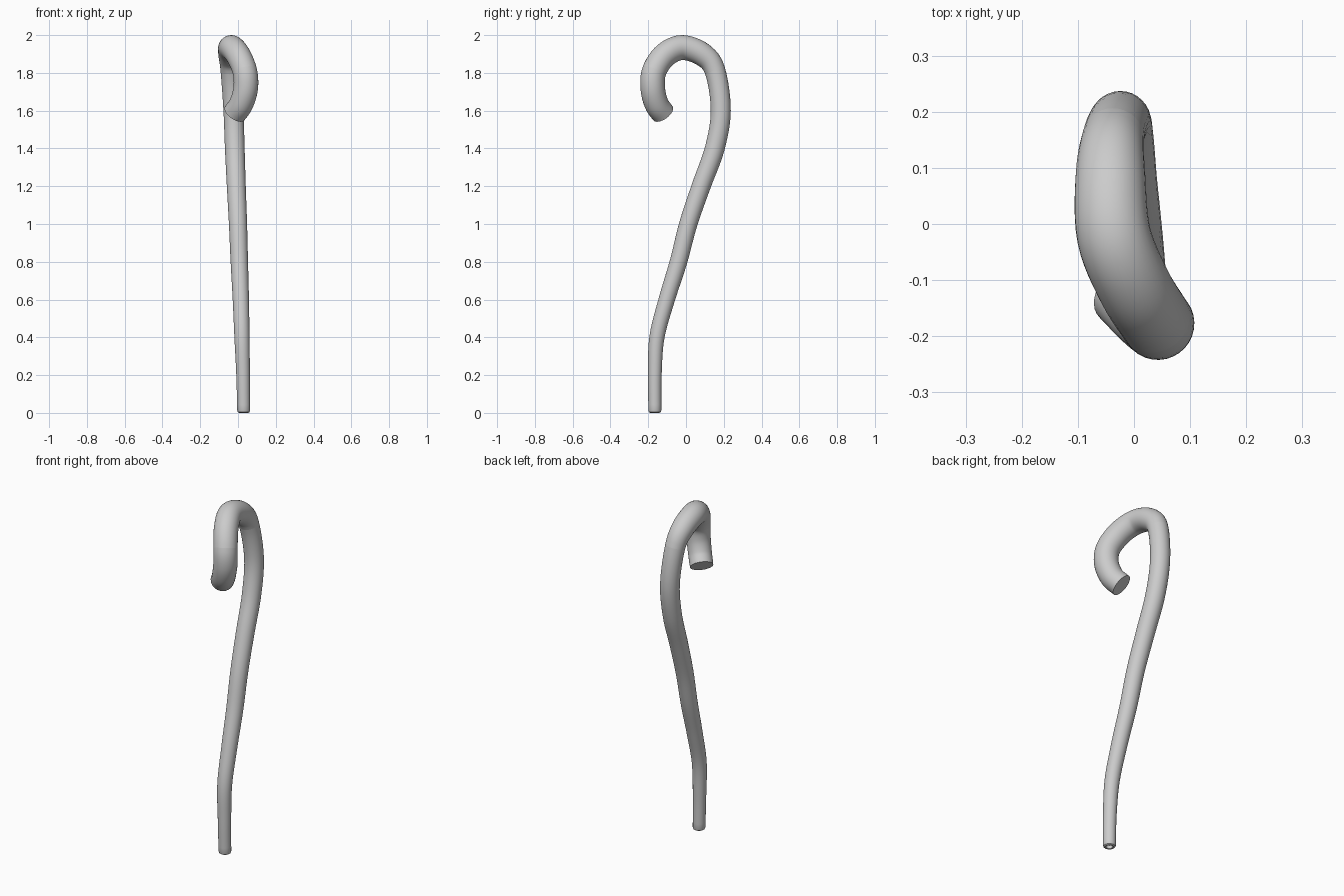
import bpy, bmesh
from math import sin, cos, pi
from mathutils import Vector

if "Cube" in bpy.data.objects:
    bpy.data.objects.remove(bpy.data.objects["Cube"])

SIDES = 32
STEPS = 6

# Centre line of the cane: x, y, z, radius
PATH = [
    (0.030, -0.165, 0.012, 0.034), (0.027, -0.165, 0.20, 0.036),
    (0.021, -0.154, 0.40, 0.040), (0.015, -0.102, 0.60, 0.043),
    (0.007, -0.040, 0.80, 0.046), (0.000, 0.012, 1.00, 0.048),
    (-0.009, 0.080, 1.20, 0.050), (-0.017, 0.152, 1.40, 0.052),
    (-0.024, 0.184, 1.60, 0.053), (-0.037, 0.154, 1.81, 0.055),
    (-0.042, 0.088, 1.897, 0.062), (-0.036, -0.020, 1.934, 0.066),
    (0.000, -0.110, 1.895, 0.066), (0.036, -0.168, 1.81, 0.065),
    (0.041, -0.176, 1.72, 0.065), (0.018, -0.157, 1.638, 0.064),
    (-0.017, -0.122, 1.586, 0.063),
]


def spline(points):
    """Smooth interpolation through points (Catmull-Rom)."""
    p = [Vector(q) for q in points]
    p = [2 * p[0] - p[1]] + p + [2 * p[-1] - p[-2]]
    out = []
    for a, b, c, d in zip(p, p[1:], p[2:], p[3:]):
        for k in range(STEPS):
            t = k / STEPS
            out.append(0.5 * (2 * b + (c - a) * t + (2 * a - 5 * b + 4 * c - d) * t ** 2
                              + (3 * b - a - 3 * c + d) * t ** 3))
    return out + [p[-2]]


# Transported cross-section frames along the whole path
samples = spline(PATH)
centres = [Vector(s[:3]) for s in samples]
tangents = [(centres[min(i + 1, len(centres) - 1)] - centres[max(i - 1, 0)]).normalized()
            for i in range(len(centres))]
side = Vector((1, 0, 0))
rings = []
for i, (c, t) in enumerate(zip(centres, tangents)):
    if i:
        side = tangents[i - 1].rotation_difference(t) @ side
    side = (side - t * side.dot(t)).normalized()
    up = t.cross(side)
    r = samples[i][3]
    rings.append([c + r * (cos(2 * pi * k / SIDES) * side + sin(2 * pi * k / SIDES) * up)
                  for k in range(SIDES)])


def tube(name, loops, cap_start=False, cap_end=False):
    bm = bmesh.new()
    vs = [[bm.verts.new(p) for p in ring] for ring in loops]
    for a, b in zip(vs, vs[1:]):
        for k in range(SIDES):
            n = (k + 1) % SIDES
            bm.faces.new((a[k], a[n], b[n], b[k]))
    if cap_start:
        bm.faces.new(vs[0][::-1])
    if cap_end:
        bm.faces.new(vs[-1])
    me = bpy.data.meshes.new(name)
    bm.to_mesh(me)
    bm.free()
    ob = bpy.data.objects.new(name, me)
    bpy.context.collection.objects.link(ob)
    bpy.ops.object.select_all(action='DESELECT')
    ob.select_set(True)
    bpy.context.view_layer.objects.active = ob
    bpy.ops.object.shade_smooth_by_angle()


# Rounded foot with a small recess underneath
def foot_ring(radius, z):
    return [Vector((0.030 + radius * cos(2 * pi * k / SIDES),
                    -0.165 + radius * sin(2 * pi * k / SIDES), z)) for k in range(SIDES)]


foot = [foot_ring(0.016, 0.02), foot_ring(0.018, 0.002), foot_ring(0.024, 0.0),
        foot_ring(0.031, 0.004)]

# Three parts meeting at the seams of the handle
a, b = 9 * STEPS, 13 * STEPS
tube("shaft", foot + rings[:a + 1], cap_start=True)
tube("crook", rings[a:b + 1])
tube("handle_tip", rings[b:], cap_end=True)
